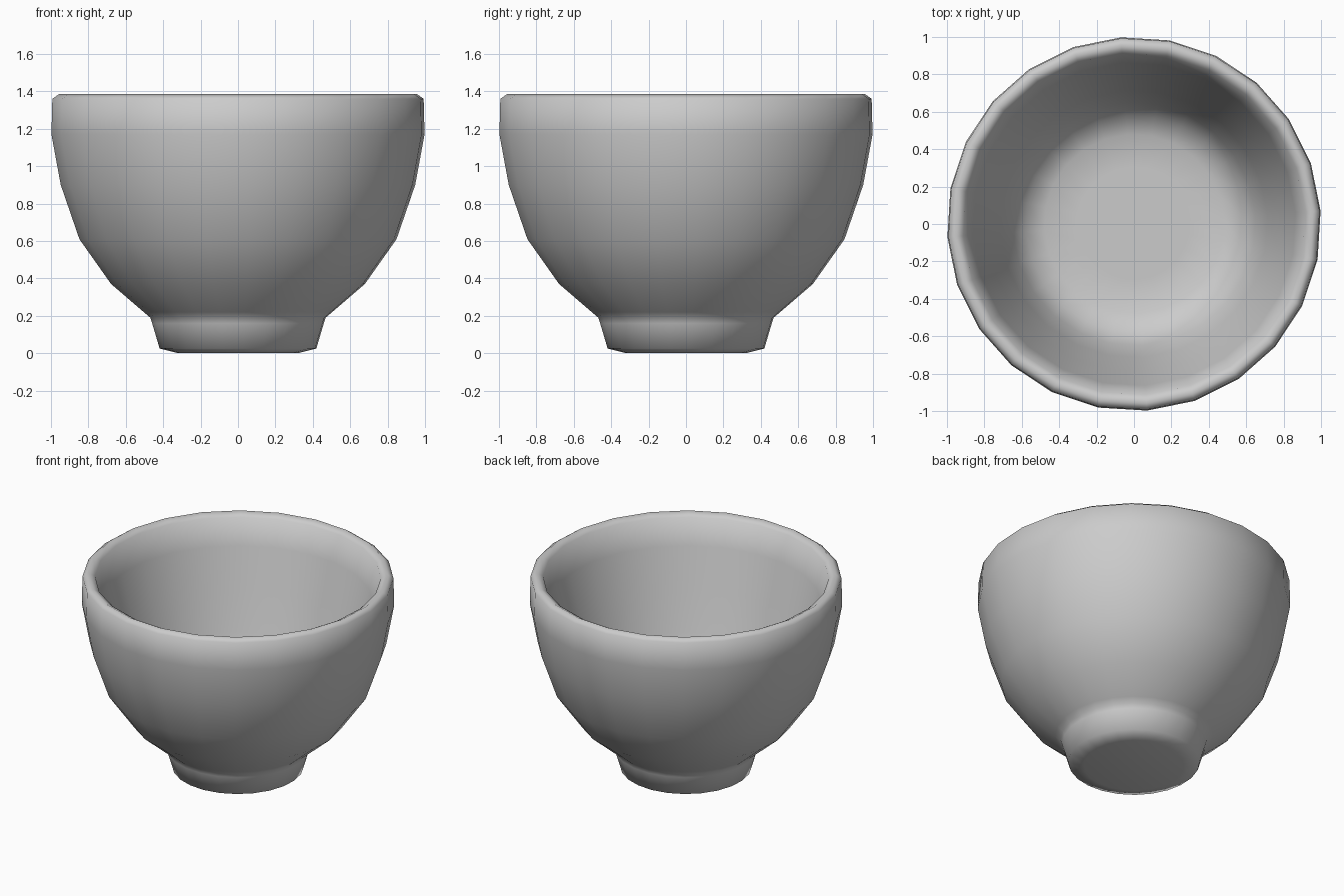
import bpy, bmesh
from math import cos, sin, radians

cube = bpy.data.objects.get("Cube")
if cube:
    bpy.data.objects.remove(cube, do_unlink=True)

SIDES = 24
TURN = radians(4)

# Single plain glaze
glaze = bpy.data.materials.new("light_grey_glaze")
glaze.use_nodes = True
colour = (0.6, 0.6, 0.6, 1)
glaze.diffuse_color = colour
glaze.node_tree.nodes["Principled BSDF"].inputs["Base Color"].default_value = colour

# Profile of radius and height: foot, outer wall, rim, inner wall, floor
foot = [(0.32, 0), (0.42, 0.025), (0.46, 0.16), (0.47, 0.19)]
outer = [(0.505, 0.22), (0.68, 0.37), (0.85, 0.61), (0.95, 0.9), (1.0, 1.17), (0.995, 1.36)]
rim = [(0.96, 1.385), (0.915, 1.36)]
inner = [(0.865, 1.18), (0.79, 0.9), (0.715, 0.64), (0.65, 0.43), (0.58, 0.33)]
floor = [(0.48, 0.28), (0.3, 0.28)]

# Turn the profile into rings and close both ends
bm = bmesh.new()
rings = []
for r, z in foot + outer + rim + inner + floor:
    angles = [TURN + radians(360 * i / SIDES) for i in range(SIDES)]
    rings.append([bm.verts.new((r * cos(a), r * sin(a), z)) for a in angles])
for low, high in zip(rings, rings[1:]):
    for i in range(SIDES):
        j = (i + 1) % SIDES
        bm.faces.new((low[i], low[j], high[j], high[i]))
bm.faces.new(reversed(rings[0]))
bm.faces.new(rings[-1])
for face in bm.faces:
    face.smooth = True

mesh = bpy.data.meshes.new("bowl")
bm.to_mesh(mesh)
bm.free()
mesh.materials.append(glaze)
bowl = bpy.data.objects.new("bowl", mesh)
bpy.context.collection.objects.link(bowl)
